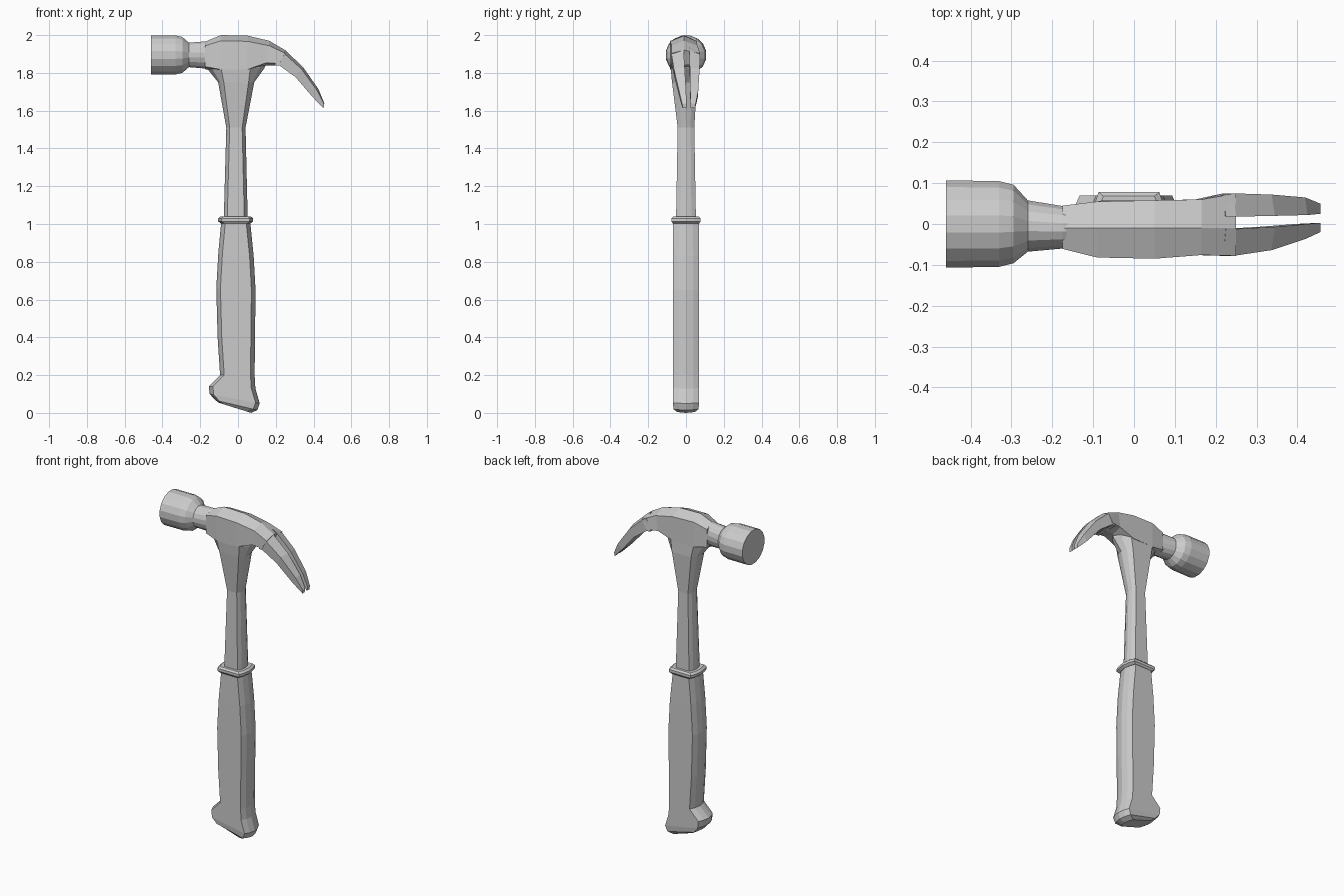
import bpy, bmesh, math

if "Cube" in bpy.data.objects:
    bpy.data.objects.remove(bpy.data.objects["Cube"])


def loft(name, rings):
    """Skin a list of equal-length point rings and cap both ends."""
    bm = bmesh.new()
    rows = [[bm.verts.new(p) for p in r] for r in rings]
    n = len(rows[0])
    for a, b in zip(rows, rows[1:]):
        for i in range(n):
            j = (i + 1) % n
            bm.faces.new((a[i], a[j], b[j], b[i]))
    bm.faces.new(rows[0])
    bm.faces.new(rows[-1])
    bmesh.ops.recalc_face_normals(bm, faces=bm.faces)
    me = bpy.data.meshes.new(name)
    bm.to_mesh(me)
    bm.free()
    ob = bpy.data.objects.new(name, me)
    bpy.context.collection.objects.link(ob)
    return ob


def slab(left, right, hy, c, yc=0.0):
    """Rounded section spanning two (x, z) points, hy = half thickness, c = edge rounding."""
    (x0, z0), (x1, z1) = left, right
    w = math.hypot(x1 - x0, z1 - z0)
    half = [(0, 0), (c * .35 / w, .55), (c / w, 1), (1 - c / w, 1), (1 - c * .35 / w, .55), (1, 0)]
    pts = half + [(t, -s) for t, s in half[-2:0:-1]]
    return [(x0 + (x1 - x0) * t, yc + hy * s, z0 + (z1 - z0) * t) for t, s in pts]


def level(z, x0, x1, hy, c=.018, yc=0.0):
    return slab((x0, z), (x1, z), hy, c, yc)


# grip with flared, slanted heel
grip = [((-.088, 1.02), (.064, 1.02), .068), ((-.104, .85), (.083, .83), .07),
        ((-.115, .66), (.093, .65), .07), ((-.108, .4), (.09, .4), .07),
        ((-.095, .2), (.088, .2), .07), ((-.155, .14), (.092, .13), .07),
        ((-.15, .1), (.115, .05), .07), ((-.12, .067), (.102, .015), .066),
        ((-.1, .053), (.07, 0), .05)]
loft("grip", [slab(l, r, hy, .022) for l, r, hy in grip])

# collar at the top of the grip
loft("collar", [level(1.003, -.09, .066, .07), level(1.014, -.105, .08, .078),
                level(1.03, -.105, .08, .078), level(1.04, -.093, .068, .068)])

# metal shaft flaring into the head
loft("shaft", [level(1.0, -.076, .052, .053), level(1.51, -.062, .04, .044),
               level(1.75, -.105, .086, .066, .03, -.008),
               level(1.825, -.165, .14, .068, .075, -.013),
               level(1.86, -.165, .15, .068, .08, -.013)])

# striking face and round neck
SIDES = 16
face = [(-.46, .109, .105, 0), (-.33, .107, .105, 0), (-.295, .098, .097, 0),
        (-.26, .064, .066, -.005), (-.175, .053, .073, -.008), (-.1, .053, .07, -.01)]
loft("striking_face", [[(x, yc + ry * math.cos(2 * math.pi * (i + .5) / SIDES),
                         1.895 + rz * math.sin(2 * math.pi * (i + .5) / SIDES))
                        for i in range(SIDES)] for x, ry, rz, yc in face])

# head body with ridged top
body = [((-.175, 1.965), (-.175, 1.82), -.061, .045, .022),
        ((-.09, 2.0), (-.09, 1.8), -.082, .055, .03),
        ((.05, 1.997), (.05, 1.8), -.085, .058, .03),
        ((.165, 1.97), (.15, 1.838), -.076, .06, .026),
        ((.25, 1.92), (.218, 1.84), -.078, .075, .016)]
rings = []
for (tx, tz), (bx, bz), lo, hi, d in body:
    rings.append([(tx, -.01, tz), (tx, hi, tz - d), (bx, hi, bz + d * .6),
                  (bx, -.005, bz), (bx, lo, bz + d * .6), (tx, lo, tz - d)])
loft("head_body", rings)

# pair of curved claws: top point, bottom point, outer y and inner y per side
curve = [((.225, 1.935), (.195, 1.84)), ((.25, 1.92), (.218, 1.84)), ((.345, 1.83), (.305, 1.777)),
         ((.425, 1.715), (.395, 1.672)), ((.457, 1.64), (.453, 1.613))]
sides = {"claw_front": [(-.077, -.012), (-.078, -.012), (-.064, -.007), (-.037, 0), (-.02, .003)],
         "claw_back": [(.072, .018), (.075, .018), (.072, .02), (.065, .022), (.05, .025)]}
for name, ys in sides.items():
    rings = []
    for ((tx, tz), (bx, bz)), (out, inn) in zip(curve, ys):
        sx, sz = tx + (bx - tx) * .2, tz + (bz - tz) * .2
        rings.append([(tx, inn, tz), (sx, out, sz), (bx, out * .95 + inn * .05, bz), (bx, inn, bz)])
    loft(name, rings)
